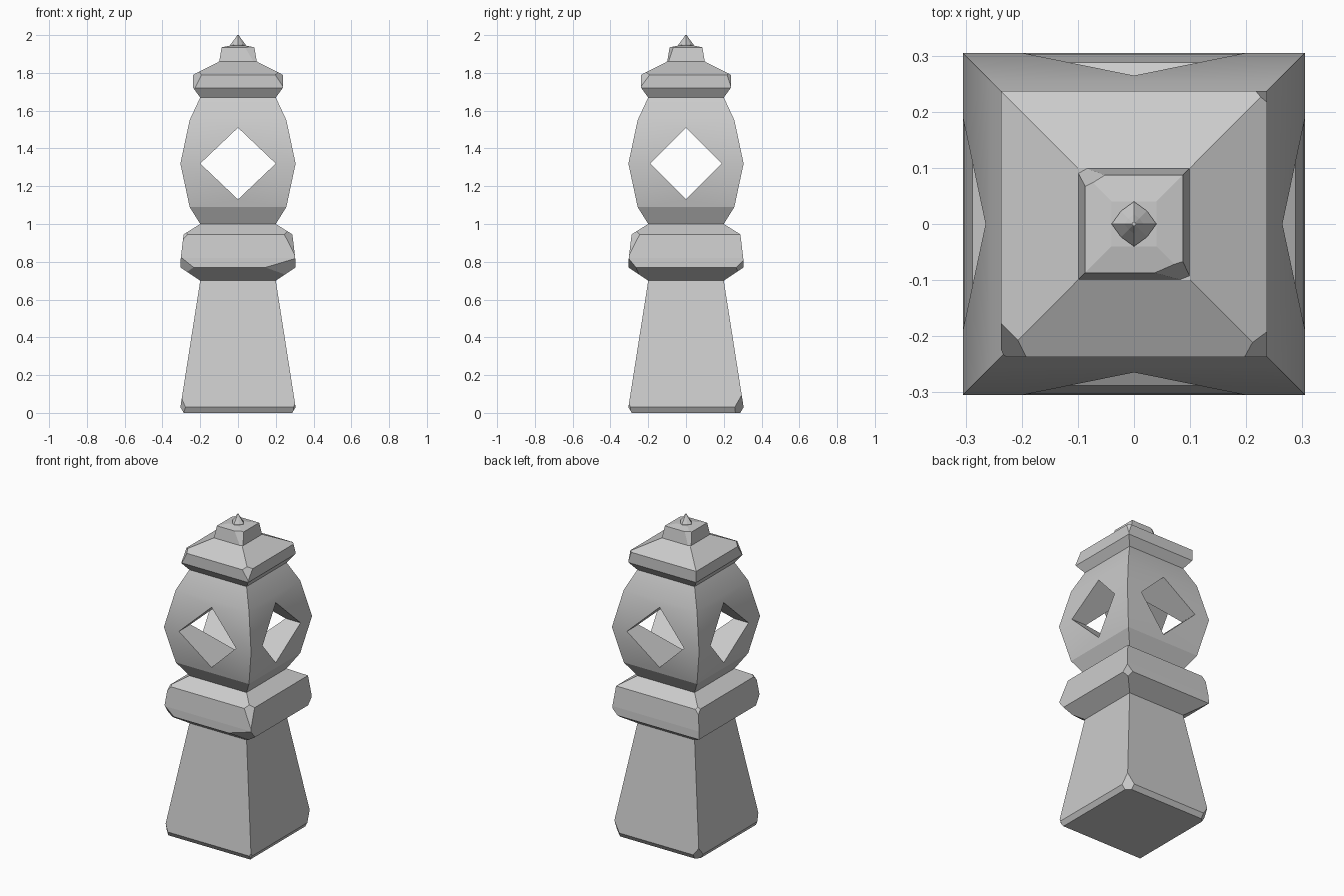
import bpy, bmesh, math
from mathutils import Vector

if "Cube" in bpy.data.objects:
    bpy.data.objects.remove(bpy.data.objects["Cube"])

SQUARE = [(-1, -1), (1, -1), (1, 1), (-1, 1)]
# eight-sided outline with its points on the axes
KNOB = [(math.cos(math.pi / 4 * i) * (0.82 if i % 2 else 1),
         math.sin(math.pi / 4 * i) * (0.82 if i % 2 else 1)) for i in range(8)]


def stack(name, profile, outline=SQUARE, chips=()):
    """Closed solid from (half width, z) rings; chips = (sx, sy, half, z, dx, dy, dz)."""
    bm = bmesh.new()
    rings = [[bm.verts.new((x * h, y * h, z)) for x, y in outline] for h, z in profile]
    n = len(outline)
    for a, b in zip(rings, rings[1:]):
        for i in range(n):
            j = (i + 1) % n
            bm.faces.new((a[i], a[j], b[j], b[i]))
    bm.faces.new(rings[0][::-1])
    bm.faces.new(rings[-1])
    # broken corners: slice off and fill
    for sx, sy, h, z, dx, dy, dz in chips:
        corner = Vector((sx * h, sy * h, z))
        normal = Vector((sx / dx, sy / dy, 1 / dz)).normalized()
        cut = bmesh.ops.bisect_plane(
            bm, geom=bm.verts[:] + bm.edges[:] + bm.faces[:], dist=1e-5,
            plane_co=corner - Vector((sx * dx, 0, 0)), plane_no=normal, clear_outer=True)
        edges = [e for e in cut['geom_cut'] if isinstance(e, bmesh.types.BMEdge)]
        bmesh.ops.holes_fill(bm, edges=edges, sides=0)
    bmesh.ops.recalc_face_normals(bm, faces=bm.faces[:])
    me = bpy.data.meshes.new(name)
    bm.to_mesh(me)
    bm.free()
    ob = bpy.data.objects.new(name, me)
    bpy.context.collection.objects.link(ob)
    return ob


# tapered pedestal (negative dz chips a lower corner)
stack("pedestal", [(0.287, 0), (0.305, 0.03), (0.2, 0.7)], chips=[
    (-1, -1, 0.305, 0, 0.035, 0.035, -0.13),
    (1, -1, 0.305, 0, 0.025, 0.025, -0.06),
    (1, 1, 0.305, 0, 0.065, 0.06, -0.14),
    (-1, 1, 0.305, 0, 0.06, 0.06, -0.1)])

# collar block
stack("collar", [(0.2, 0.7), (0.305, 0.77), (0.303, 0.82), (0.288, 0.945), (0.2, 1.0)], chips=[
    (1, -1, 0.29, 0.95, 0.05, 0.05, 0.08),
    (-1, -1, 0.29, 0.95, 0.03, 0.03, 0.03),
    (-1, 1, 0.29, 0.95, 0.03, 0.03, 0.03),
    (-1, -1, 0.305, 0.77, 0.07, 0.04, -0.06),
    (1, -1, 0.305, 0.77, 0.16, 0.04, -0.05),
    (1, 1, 0.305, 0.77, 0.04, 0.04, -0.04)])

# bulging lamp chamber with crossing diamond windows
lamp = stack("lamp_chamber", [(0.2, 1.0), (0.256, 1.09), (0.305, 1.32),
                              (0.256, 1.55), (0.2, 1.67)])
for i, half in enumerate((0.2, 0.19)):
    bpy.ops.mesh.primitive_cylinder_add(vertices=4, radius=1, depth=1)
    cutter = bpy.context.object
    cutter.name = "window_cutter"
    cutter.hide_render = True
    # explicit diamond section along y, then along x
    signs = [(-1, 0), (0, -1), (1, 0), (0, 1)]
    bm = bmesh.new()
    ends = []
    for d in (-0.5, 0.5):
        pts = [(s * half, d, 1.32 + t * 0.19) for s, t in signs]
        ends.append([bm.verts.new((y, x, z) if i else (x, y, z)) for x, y, z in pts])
    for k in range(4):
        m = (k + 1) % 4
        bm.faces.new((ends[0][k], ends[0][m], ends[1][m], ends[1][k]))
    bm.faces.new(ends[0])
    bm.faces.new(ends[1])
    bmesh.ops.recalc_face_normals(bm, faces=bm.faces[:])
    bm.to_mesh(cutter.data)
    bm.free()
    mod = lamp.modifiers.new("window", 'BOOLEAN')
    mod.object = cutter
    mod.operation = 'DIFFERENCE'
    mod.solver = 'EXACT'
    bpy.context.view_layer.objects.active = lamp
    bpy.ops.object.modifier_apply(modifier=mod.name)
    bpy.data.objects.remove(cutter)
bpy.ops.object.select_all(action='DESELECT')
lamp.select_set(True)
bpy.context.view_layer.objects.active = lamp
bpy.ops.object.shade_smooth_by_angle(angle=math.radians(30))
for p in lamp.data.polygons:
    if p.center.z < 1.09:
        p.use_smooth = False

# roof slab
stack("roof", [(0.2, 1.67), (0.237, 1.72), (0.237, 1.79), (0.1, 1.86)], chips=[
    (-1, -1, 0.237, 1.79, 0.045, 0.06, 0.09),
    (1, -1, 0.237, 1.79, 0.04, 0.045, 0.06),
    (1, 1, 0.237, 1.79, 0.02, 0.02, 0.06)])

# small cap on the roof
stack("cap", [(0.099, 1.86), (0.087, 1.935), (0.04, 1.945)], chips=[
    (-1, 1, 0.087, 1.935, 0.035, 0.02, 0.05),
    (1, -1, 0.087, 1.935, 0.05, 0.02, 0.05)])

# pointed finial
stack("finial", [(0.04, 1.94), (0.04, 1.95), (0.017, 1.98), (0.004, 2.0)], KNOB)
